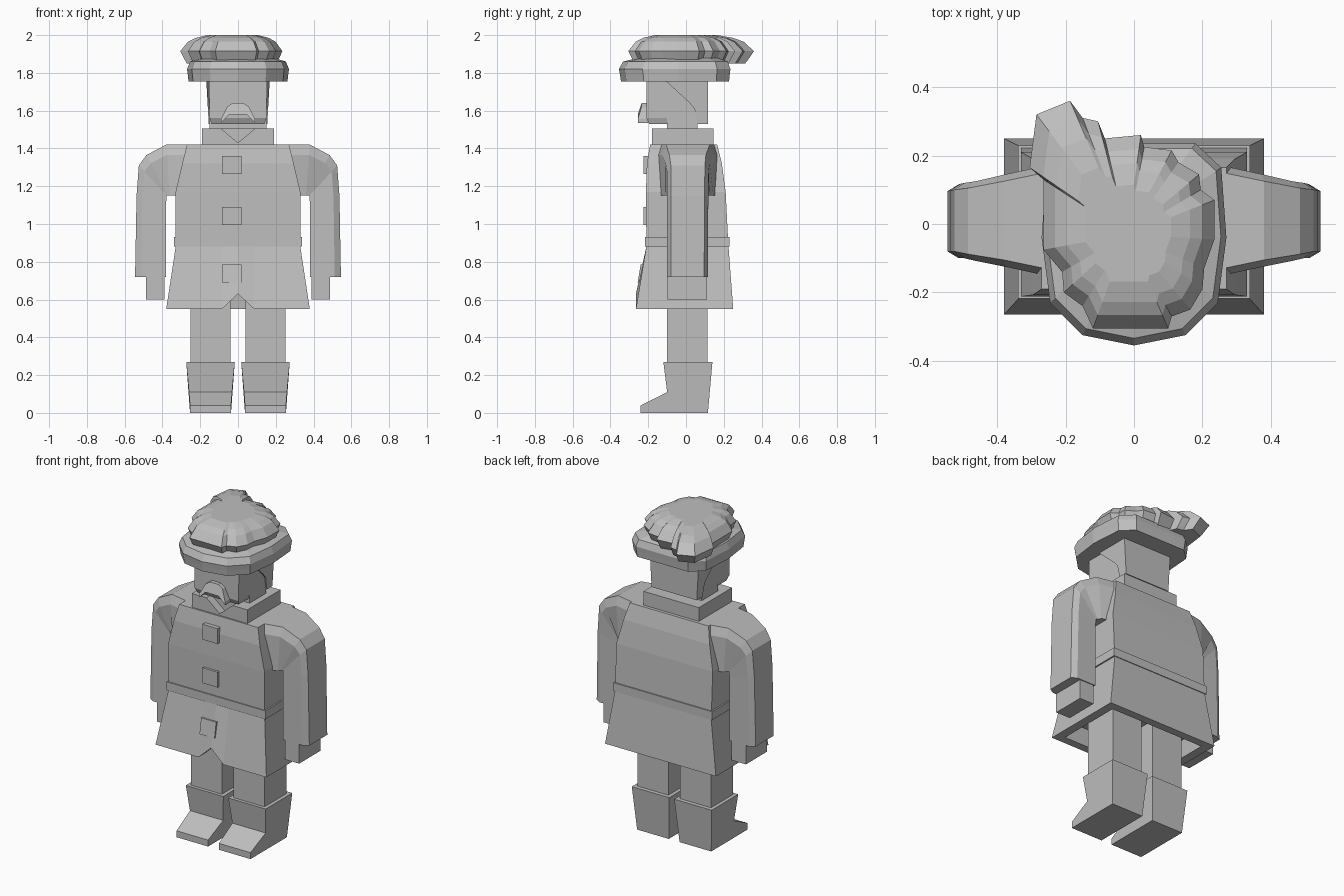
import bpy, bmesh

if "Cube" in bpy.data.objects:
    bpy.data.objects.remove(bpy.data.objects["Cube"])

grey = bpy.data.materials.new("plain grey")
grey.diffuse_color = (0.52, 0.52, 0.52, 1)
grey.use_nodes = True
grey.node_tree.nodes["Principled BSDF"].inputs["Base Color"].default_value = grey.diffuse_color


def loft(name, rings, mirror=False):
    """Skin closed rings of equal length, cap both ends, optionally mirror in x."""
    bm = bmesh.new()
    rows = [[bm.verts.new(p) for p in r] for r in rings]
    n = len(rows[0])
    for a, b in zip(rows, rows[1:]):
        for i in range(n):
            j = (i + 1) % n
            bm.faces.new((a[i], a[j], b[j], b[i]))
    bm.faces.new(rows[0][::-1])
    bm.faces.new(rows[-1])
    if mirror:
        geo = bmesh.ops.duplicate(bm, geom=bm.verts[:] + bm.edges[:] + bm.faces[:])["geom"]
        for v in geo:
            if isinstance(v, bmesh.types.BMVert):
                v.co.x *= -1
    bmesh.ops.recalc_face_normals(bm, faces=bm.faces)
    me = bpy.data.meshes.new(name)
    bm.to_mesh(me)
    bm.free()
    me.materials.append(grey)
    ob = bpy.data.objects.new(name, me)
    bpy.context.collection.objects.link(ob)
    return ob


def rect(x0, x1, y0, y1, z):
    return [(x0, y0, z), (x1, y0, z), (x1, y1, z), (x0, y1, z)]


def box(name, x0, x1, y0, y1, z0, z1, mirror=False):
    return loft(name, [rect(x0, x1, y0, y1, z0), rect(x0, x1, y0, y1, z1)], mirror)


def outline(pts, z, s=1.0, c=(0, 0)):
    return [(c[0] + (x - c[0]) * s, c[1] + (y - c[1]) * s, z) for x, y in pts]


# boots: side profile with the shaft flaring outward at the top
side = [(-.12, .27), (.14, .27), (.116, 0), (-.24, 0), (-.24, .04), (-.10, .11)]
flare = lambda z: .02 * max(0, z - .05) / .22
loft("boots", [[(.037 - flare(z), y, z) for y, z in side],
               [(.254 + flare(z), y, z) for y, z in side]], True)
box("legs", .04, .252, -.10, .115, .25, .66, True)


# coat skirt: notched front hem and hollow underside
def skirt_ring(b, y0, y1, z, notch_y, notch_z):
    return [(-b, y0, z), (-.085, y0, z), (0, notch_y, notch_z), (.085, y0, z),
            (b, y0, z), (b, y1, z), (-b, y1, z)]


loft("coat_skirt", [skirt_ring(.33, -.21, .225, .88, -.21, .88),
                    skirt_ring(.38, -.265, .25, .55, -.265, .63),
                    skirt_ring(.325, -.215, .20, .55, -.215, .63),
                    skirt_ring(.31, -.20, .19, .65, -.20, .66)])
box("belt", -.339, .339, -.217, .23, .88, .932)

# coat body, narrowing towards the shoulders
loft("coat_body", [rect(-.33, .33, -.21, .222, .93), rect(-.33, .33, -.212, .21, 1.17),
                   rect(-.295, .295, -.207, .19, 1.32), rect(-.27, .27, -.19, .165, 1.42)])


# sleeves: chamfered section swept up the arm and over the shoulder
def sleeve_ring(inner, outer, y0, y1):
    (xi, zi), (xo, zo) = inner, outer
    xc, zc = xo + (xi - xo) * .2, zo + (zi - zo) * .2
    return [(xi, y0, zi), (xc, y0, zc), (xo, y0 + .02, zo),
            (xo, y1 - .02, zo), (xc, y1, zc), (xi, y1, zi)]


loft("sleeves", [sleeve_ring((.38, .72), (.545, .72), -.10, .116),
                 sleeve_ring((.38, 1.12), (.537, 1.15), -.10, .118),
                 sleeve_ring((.378, 1.15), (.525, 1.31), -.10, .12),
                 sleeve_ring((.37, 1.15), (.485, 1.365), -.108, .125),
                 sleeve_ring((.36, 1.15), (.38, 1.42), -.125, .145),
                 sleeve_ring((.26, 1.15), (.26, 1.42), -.15, .17)], True)
box("hands", .39, .488, -.098, .11, .60, .74, True)

# buttons, the lowest one leaning with the skirt
for z in (1.265, .995):
    box("button", -.085, .018, -.226, -.20, z, z + .095)
loft("skirt_button", [rect(-.085, .018, -.256, -.22, .69), rect(-.085, .018, -.24, -.20, .785)])

# collar with a V cut in the front
vee = [(-.19, 1.41), (.19, 1.41), (.19, 1.505), (.09, 1.505), (0, 1.43), (-.09, 1.505), (-.19, 1.505)]
loft("collar", [[(x, -.18, z) for x, z in vee], [(x, -.13, z) for x, z in vee]])
box("collar_back", -.19, .19, -.13, .145, 1.41, 1.505)

# neck, head and hair
box("neck", -.15, .15, -.10, .06, 1.49, 1.56)
loft("head", [rect(-.14, .14, -.195, .10, 1.53), rect(-.15, .15, -.21, .10, 1.56),
              rect(-.155, .155, -.21, .105, 1.80)])
hair = [(-.13, 1.80), (-.11, 1.76), (.02, 1.64), (.045, 1.61), (.06, 1.53), (.116, 1.53), (.116, 1.80)]
width = lambda z: .155 + .015 * (z - 1.53) / .27
loft("hair", [[(s * width(z), y, z) for y, z in hair] for s in (-1, 1)])

# arched moustache
arch = [(-.09, 1.535), (-.09, 1.555), (-.058, 1.62), (-.03, 1.64), (.03, 1.64), (.058, 1.62),
        (.09, 1.555), (.09, 1.535), (.045, 1.58), (-.045, 1.58)]
loft("moustache", [[(x, -.20, z) for x, z in arch],
                   [(x, -.255 + .02 * (z > 1.6), z) for x, z in arch]])

# hat band with a rounded peak at the front
half = [(.15, -.325), (.2, -.275), (.245, -.23), (.27, -.04), (.255, .165), (.18, .235)]
band = [(0, -.355)] + half + [(-x, y) for x, y in half[::-1]]
loft("hat_band", [outline(band, 1.755, .97), outline(band, 1.79, .985),
                  outline(band, 1.82), outline(band, 1.86, .94), outline(band, 1.88, .7)])

# floppy crown with lobed edge and a flap hanging back over one side
crown = [(-.12, -.305), (.1, -.305), (.11, -.27), (.165, -.25), (.2, -.19), (.205, -.13),
         (.235, -.045), (.235, .07), (.195, .1), (.19, .145), (.13, .18), (.11, .215),
         (.03, .225), (.02, .26), (-.085, .25), (-.105, .30), (-.15, .31), (-.187, .36),
         (-.285, .32), (-.305, .165), (-.265, .13), (-.265, -.075), (-.21, -.14),
         (-.205, -.2), (-.15, -.24)]
mid = (-.02, -.03)
loft("hat_crown", [outline(crown, 1.85, .88, mid), outline(crown, 1.87, .92, mid),
                   outline(crown, 1.915, 1, mid), outline(crown, 1.965, .86, mid),
                   outline(crown, 1.985, .72, mid), outline(crown, 2.0, .5, mid)])
